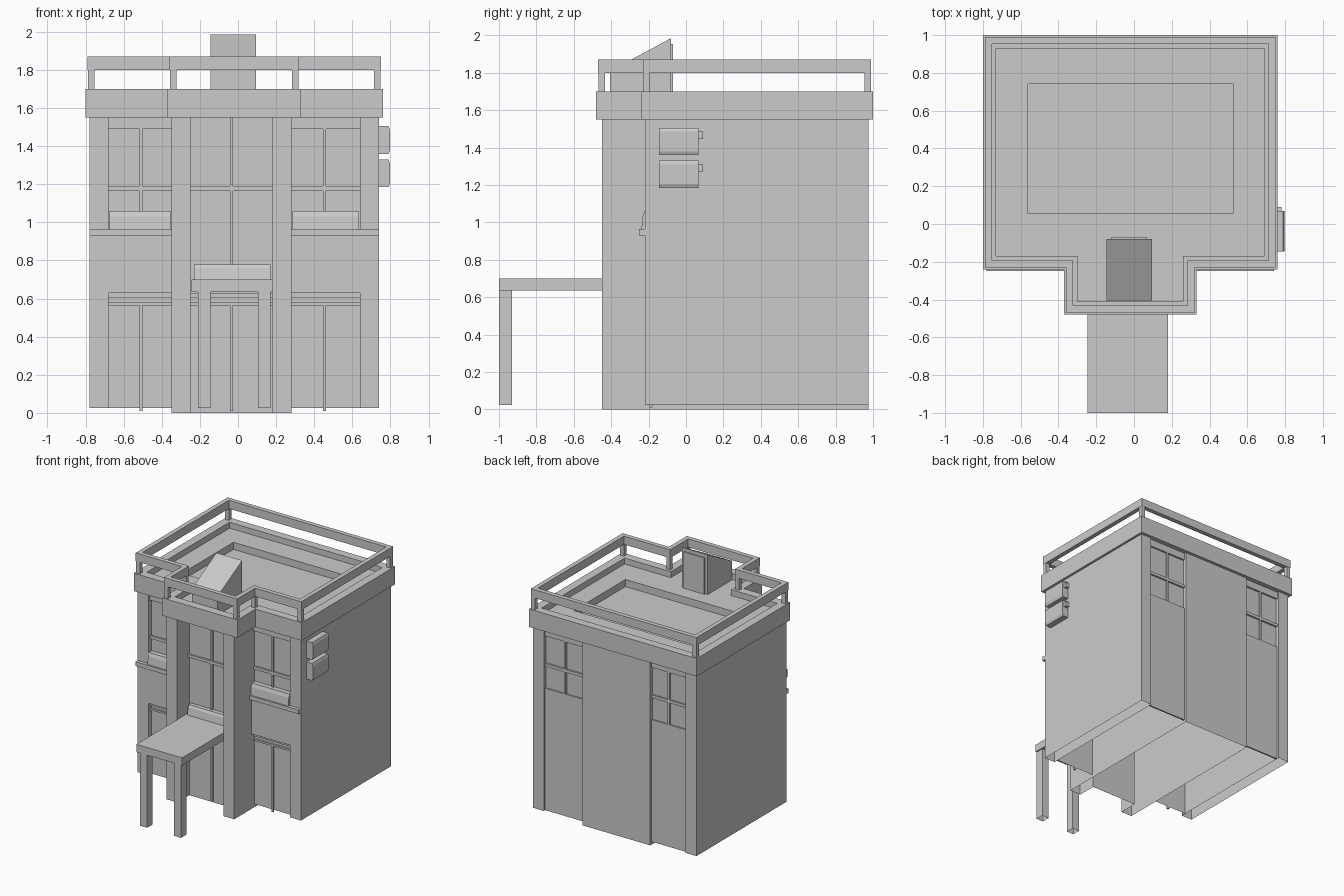
import bpy, bmesh
from mathutils import Vector

if "Cube" in bpy.data.objects:
    bpy.data.objects.remove(bpy.data.objects["Cube"])


def extrude(name, pts, direction, start=True):
    """Extrude a planar polygon; start=False leaves the first face open."""
    bm = bmesh.new()
    d = Vector(direction)
    a = [bm.verts.new(p) for p in pts]
    b = [bm.verts.new(Vector(p) + d) for p in pts]
    n = len(pts)
    for i in range(n):
        j = (i + 1) % n
        bm.faces.new((a[i], a[j], b[j], b[i]))
    bm.faces.new(b)
    cap = bm.faces.new(a[::-1])
    bmesh.ops.recalc_face_normals(bm, faces=bm.faces)
    if not start:
        bmesh.ops.delete(bm, geom=[cap], context='FACES_ONLY')
    me = bpy.data.meshes.new(name)
    bm.to_mesh(me)
    bm.free()
    ob = bpy.data.objects.new(name, me)
    bpy.context.collection.objects.link(ob)
    return ob


def prism(name, outline, z0, z1, bottom=True):
    return extrude(name, [(x, y, z0) for x, y in outline], (0, 0, z1 - z0), bottom)


def box(name, x0, x1, y0, y1, z0, z1, bottom=True):
    return prism(name, [(x0, y0), (x1, y0), (x1, y1), (x0, y1)], z0, z1, bottom)


def side_profile(name, x0, x1, yz):
    return extrude(name, [(x0, y, z) for y, z in yz], (x1 - x0, 0, 0))


def ring(name, outer, inner, z0, z1):
    """Wall band between two matching outlines."""
    bm = bmesh.new()
    L = [[bm.verts.new((x, y, z)) for x, y in o]
         for o, z in ((outer, z0), (outer, z1), (inner, z1), (inner, z0))]
    n = len(outer)
    for k in range(4):
        p, q = L[k], L[(k + 1) % 4]
        for i in range(n):
            j = (i + 1) % n
            bm.faces.new((p[i], p[j], q[j], q[i]))
    bmesh.ops.recalc_face_normals(bm, faces=bm.faces)
    me = bpy.data.meshes.new(name)
    bm.to_mesh(me)
    bm.free()
    bpy.context.collection.objects.link(bpy.data.objects.new(name, me))


def plan(o):
    """T-shaped roof plan, inset by o from the parapet's outer edge."""
    l, r, f, b = -0.80 + o, 0.76 - o, -0.24 + o, 1.0 - o
    pl, pr, pf = -0.37 + o, 0.33 - o, -0.48 + o
    return [(l, f), (pl, f), (pl, pf), (pr, pf), (pr, f), (r, f), (r, b), (l, b)]


# centre block with the deep front window bay, open underneath
NOTCH = -0.29
prism("centre_block", [(-0.35, -0.45), (-0.25, -0.45), (-0.25, NOTCH), (0.18, NOTCH),
                       (0.18, -0.45), (0.28, -0.45), (0.28, 0.975), (-0.35, 0.975)],
      0, 1.55, False)

# side wings: corner wall, recessed bay, windows front and back
for side, px0, px1, x0, x1 in (("left", -0.78, -0.68, -0.68, -0.35),
                               ("right", 0.64, 0.74, 0.28, 0.64)):
    mid = -0.51 if side == "left" else 0.455
    box(side + "_wall", px0, px1, -0.22, 0.975, 0.025, 1.55, False)
    box(side + "_bay", x0, x1, -0.18, 0.945, 0.025, 1.55, False)
    box(side + "_spandrel", x0, x1, -0.22, -0.18, 0.63, 0.93)
    lo, hi = min(px0, x0), max(px1, x1)
    box(side + "_ledge", lo, hi, -0.25, -0.18, 0.93, 0.965)
    side_profile(side + "_sill", x0 + 0.005, x1 - 0.005,
                 [(-0.18, 0.965), (-0.238, 0.965), (-0.232, 1.03), (-0.222, 1.06), (-0.18, 1.06)])
    box(side + "_head", x0, x1, -0.20, -0.18, 1.49, 1.55)
    for z0, z1 in ((0.565, 0.58), (0.605, 0.63), (1.165, 1.19)):
        box(side + "_window_bar", x0, x1, -0.195, -0.18, z0, z1)
    for z0, z1 in ((0.01, 0.565), (1.06, 1.49)):
        box(side + "_mullion", mid - 0.008, mid + 0.008, -0.195, -0.18, z0, z1)
    # back panel and back window
    box(side + "_back_panel", x0, x1, 0.945, 0.958, 0.025, 1.05)
    box(side + "_back_bar", x0, x1, 0.945, 0.96, 1.235, 1.26)
    box(side + "_back_head", x0, x1, 0.945, 0.96, 1.49, 1.55)
    box(side + "_back_mullion", mid - 0.008, mid + 0.008, 0.945, 0.96, 1.05, 1.49)

# entrance bay bars, mullions and sill
for z0, z1 in ((0.565, 0.58), (0.605, 0.63), (1.165, 1.19)):
    box("entrance_bar", -0.25, 0.18, NOTCH - 0.015, NOTCH, z0, z1)
for z0, z1 in ((0.01, 0.565), (0.78, 1.55)):
    box("entrance_mullion", -0.043, -0.027, NOTCH - 0.015, NOTCH, z0, z1)
side_profile("entrance_sill", -0.23, 0.17,
             [(NOTCH, 0.70), (-0.345, 0.70), (-0.335, 0.76), (-0.325, 0.78), (NOTCH, 0.78)])

# entrance canopy on two posts
box("canopy", -0.245, 0.18, -1.0, NOTCH, 0.635, 0.70)
for x in (-0.21, 0.105):
    box("canopy_post", x, x + 0.065, -1.0, -0.93, 0.025, 0.635, False)

# parapet, roof deck with sunken middle
DECK, PIT = 1.65, 1.59
ring("parapet", plan(0), plan(0.07), 1.55, 1.70)
prism("roof_base", plan(0.03), 1.551, PIT)
pl, pr, pf, pb = -0.56, 0.525, 0.055, 0.74
box("deck_left", -0.75, pl, -0.19, 0.95, PIT, DECK)
box("deck_right", pr, 0.71, -0.19, 0.95, PIT, DECK)
box("deck_back", pl, pr, pb, 0.95, PIT, DECK)
box("deck_front", pl, pr, -0.19, pf, PIT, DECK)
box("deck_porch", -0.32, 0.28, -0.43, -0.19, PIT, DECK)

# railing on corner posts
ring("railing", plan(0.01), plan(0.048), 1.80, 1.87)
for (ax, ay), (bx, by) in zip(plan(0.012), plan(0.046)):
    box("railing_post", min(ax, bx), max(ax, bx), min(ay, by), max(ay, by), 1.70, 1.80)

# sloped roof access with its door
side_profile("roof_access", -0.145, 0.095,
             [(-0.405, DECK), (-0.405, 1.81), (-0.08, 1.985), (-0.08, DECK)])
box("roof_door", -0.12, 0.07, -0.08, -0.07, DECK, 1.955)

# wall cooling units with valve covers
for z in (1.185, 1.36):
    extrude("cooling_unit", [(0.74, -0.145, z), (0.79, -0.145, z), (0.798, -0.145, z + 0.02),
                             (0.798, -0.145, z + 0.125), (0.79, -0.145, z + 0.145),
                             (0.74, -0.145, z + 0.145)], (0, 0.213, 0))
    box("valve_cover", 0.75, 0.78, 0.068, 0.09, z + 0.085, z + 0.125)
